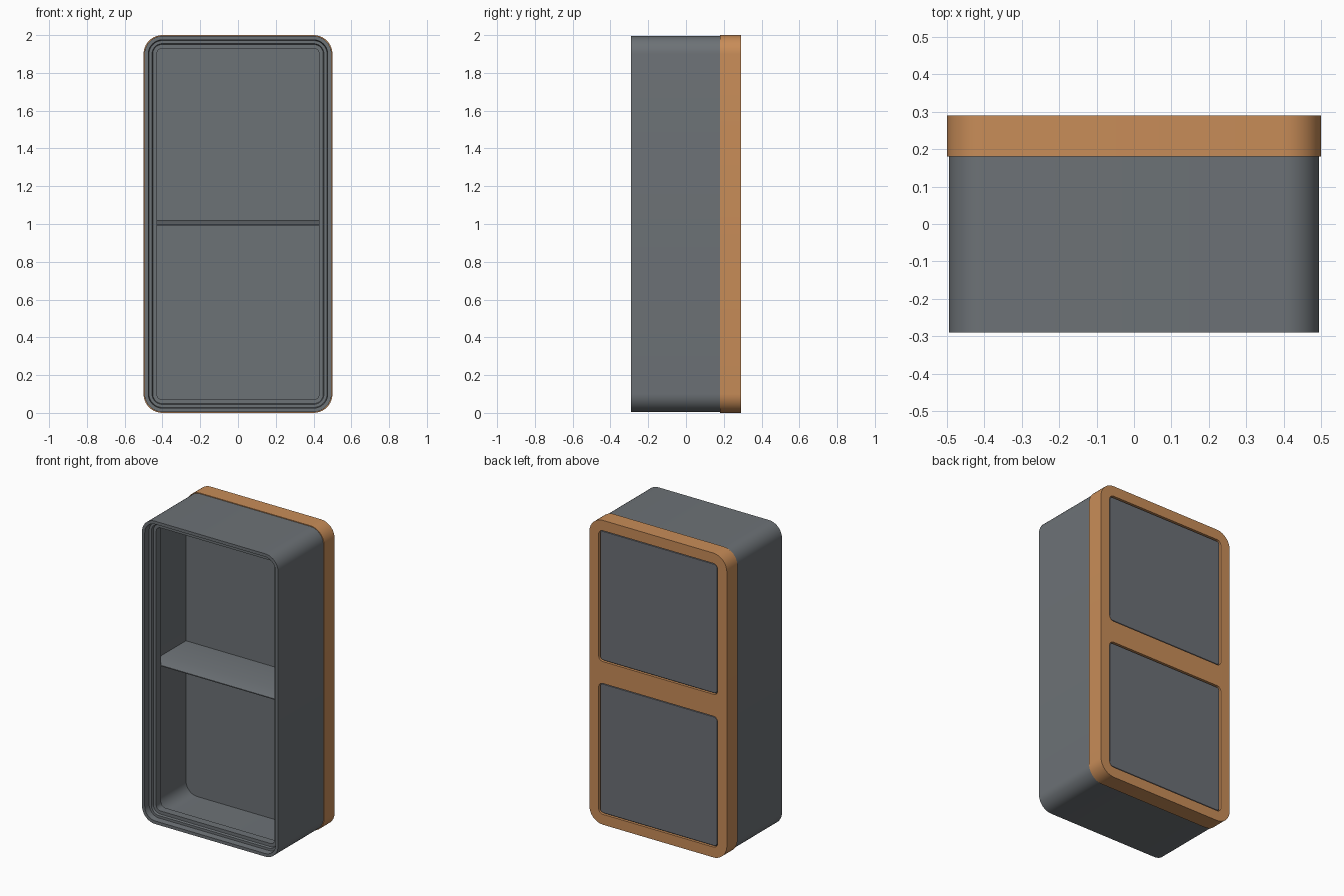
import bpy, bmesh, math

if "Cube" in bpy.data.objects:
    bpy.data.objects.remove(bpy.data.objects["Cube"], do_unlink=True)


def make_material(name, colour):
    m = bpy.data.materials.new(name)
    m.use_nodes = True
    m.diffuse_color = colour
    m.node_tree.nodes["Principled BSDF"].inputs["Base Color"].default_value = colour
    return m


grey = make_material("slate grey", (0.152, 0.168, 0.182, 1))
panel_grey = make_material("panel grey", (0.15, 0.16, 0.182, 1))
copper = make_material("copper brown", (0.578, 0.265, 0.098, 1))


def rounded_rect(half_w, half_h, radius, zc=1.0, steps=10):
    """Rounded rectangle outline as (x, z) pairs."""
    pts = []
    for quarter, (sx, sz) in enumerate(((1, 1), (-1, 1), (-1, -1), (1, -1))):
        for i in range(steps + 1):
            a = math.pi / 2 * (quarter + i / steps)
            pts.append((sx * (half_w - radius) + radius * math.cos(a),
                        zc + sz * (half_h - radius) + radius * math.sin(a)))
    return pts


def finish(name, mesh, mat):
    ob = bpy.data.objects.new(name, mesh)
    bpy.context.collection.objects.link(ob)
    mesh.materials.clear()
    mesh.materials.append(mat)
    bpy.ops.object.select_all(action="DESELECT")
    ob.select_set(True)
    bpy.context.view_layer.objects.active = ob
    bpy.ops.object.shade_smooth_by_angle(angle=math.radians(30))
    return ob


def loft(name, sections, mat):
    """Skin a list of (outline, y) sections and cap both ends."""
    bm = bmesh.new()
    rings = [[bm.verts.new((x, y, z)) for x, z in outline] for outline, y in sections]
    for a, b in zip(rings, rings[1:]):
        for i in range(len(a)):
            j = (i + 1) % len(a)
            bm.faces.new((a[i], a[j], b[j], b[i]))
    bm.faces.new(rings[0])
    bm.faces.new(rings[-1])
    bmesh.ops.recalc_face_normals(bm, faces=bm.faces)
    mesh = bpy.data.meshes.new(name)
    bm.to_mesh(mesh)
    bm.free()
    return finish(name, mesh, mat)


# Thin-walled housing with a stepped front lip: (inset from frame edge, y)
profile = [(0.005, 0.181), (0.005, -0.29), (0.025, -0.29), (0.029, -0.25),
           (0.045, -0.25), (0.049, -0.235), (0.07, -0.235), (0.07, -0.183),
           (0.018, -0.183), (0.018, 0.148)]
loft("housing", [(rounded_rect(0.5 - d, 1 - d, 0.1 - d), y) for d, y in profile], grey)

# Middle shelf, wall to wall, with a sloped front edge
loft("shelf", [(rounded_rect(0.484, half, 0.001, zc, 1), y) for half, zc, y in
               ((0.003, 0.995, -0.182), (0.014, 1.006, -0.1), (0.014, 1.006, 0.15))], grey)


def window(zc, inset):
    return rounded_rect(0.432 - inset, 0.43 - inset, 0.03 - inset, zc)


# Back frame with two window openings
heights = {"lower_panel": 0.498, "upper_panel": 1.502}
curve = bpy.data.curves.new("back_frame_outline", "CURVE")
curve.dimensions = "2D"
curve.fill_mode = "BOTH"
curve.extrude = 0.055
for outline in [rounded_rect(0.5, 1, 0.1)] + [window(zc, 0) for zc in heights.values()]:
    spline = curve.splines.new("POLY")
    spline.points.add(len(outline) - 1)
    for p, (x, z) in zip(spline.points, outline):
        p.co = (x, z, 0, 1)
    spline.use_cyclic_u = True
helper = bpy.data.objects.new("back_frame_outline", curve)
bpy.context.collection.objects.link(helper)
bpy.context.view_layer.update()
depsgraph = bpy.context.evaluated_depsgraph_get()
mesh = bpy.data.meshes.new_from_object(helper.evaluated_get(depsgraph))
bpy.data.objects.remove(helper, do_unlink=True)
bm = bmesh.new()
bm.from_mesh(mesh)
bmesh.ops.remove_doubles(bm, verts=bm.verts, dist=0.0001)
for v in bm.verts:
    x, z, depth = v.co
    v.co = (x, 0.235 - depth, z)
bmesh.ops.recalc_face_normals(bm, faces=bm.faces)
bm.to_mesh(mesh)
bm.free()
finish("back_frame", mesh, copper)

# Nearly flush panels with bevelled rims in the openings
for name, zc in heights.items():
    loft(name, [(window(zc, 0), 0.182), (window(zc, 0), 0.272),
                (window(zc, 0.008), 0.284)], panel_grey)
